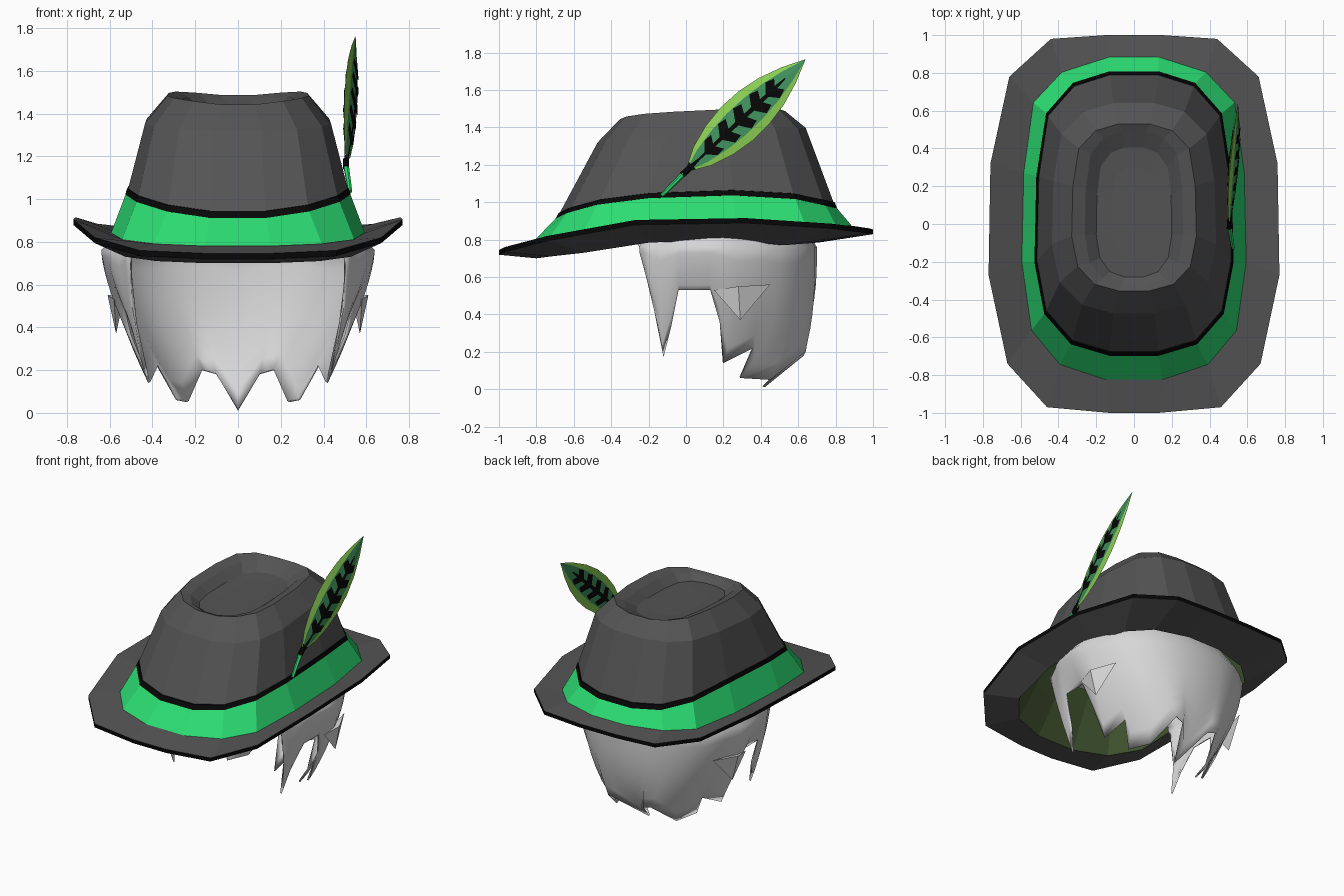
import bpy, math
from mathutils import Vector

if "Cube" in bpy.data.objects:
    bpy.data.objects.remove(bpy.data.objects["Cube"])


def material(name, rgb):
    m = bpy.data.materials.new(name)
    m.diffuse_color = (*rgb, 1)
    m.use_nodes = True
    m.node_tree.nodes["Principled BSDF"].inputs["Base Color"].default_value = m.diffuse_color
    return m


FELT = material("grey felt", (0.088, 0.088, 0.088))
BLACK = material("black", (0.002, 0.002, 0.002))
GREEN = material("bright green", (0.025, 0.72, 0.17))
OLIVE = material("olive lining", (0.055, 0.095, 0.03))
HAIR = material("pale grey hair", (0.68, 0.68, 0.68))
LIME = material("lime feather edge", (0.26, 0.62, 0.09))
LEAF = material("mid green feather", (0.05, 0.28, 0.11))


def make(name, verts, faces, mats, index=None):
    me = bpy.data.meshes.new(name)
    me.from_pydata([tuple(v) for v in verts], [], faces)
    for m in mats:
        me.materials.append(m)
    if index:
        me.polygons.foreach_set("material_index", index)
    me.update()
    ob = bpy.data.objects.new(name, me)
    bpy.context.collection.objects.link(ob)
    return ob


def ring(half):
    """Mirror a front-to-back half outline into a closed 16-point ring."""
    return [Vector(p) for p in half] + [Vector((-x, y, z)) for x, y, z in reversed(half)]


def loft(name, rings, mats, strips=None, caps=(None, None)):
    n = len(rings[0])
    verts = [v for r in rings for v in r]
    faces, index = [], []
    for i in range(len(rings) - 1):
        for j in range(n):
            k = (j + 1) % n
            faces.append((i * n + j, i * n + k, (i + 1) * n + k, (i + 1) * n + j))
            index.append(strips[i] if strips else 0)
    if caps[0] is not None:
        faces.append(tuple(reversed(range(n))))
        index.append(caps[0])
    if caps[1] is not None:
        faces.append(tuple(range((len(rings) - 1) * n, len(rings) * n)))
        index.append(caps[1])
    return make(name, verts, faces, mats, index)


def grow(r, out, dz=0.0):
    """Push a ring outward and up."""
    res = []
    for v in r:
        d = Vector((v.x, v.y - 0.04, 0)).normalized()
        res.append(v + d * out + Vector((0, 0, dz)))
    return res


# Main outlines: brim edge, foot of the band, top of the band
rim = ring([(.13, -1, .745), (.46, -.97, .76), (.67, -.74, .82), (.77, -.27, .905),
            (.76, .32, .915), (.66, .78, .885), (.44, .98, .86), (.15, 1, .855)])
foot = ring([(.15, -.82, .78), (.39, -.74, .79), (.54, -.56, .81), (.59, -.2, .84),
             (.58, .27, .85), (.53, .64, .86), (.38, .8, .87), (.13, .88, .875)])
belt = ring([(.13, -.69, .915), (.33, -.63, .945), (.47, -.47, .99), (.52, -.2, 1.025),
             (.51, .25, 1.04), (.46, .58, 1.02), (.32, .74, .985), (.13, .8, .97)])


def crown(rx, cy, ry, z, slope=0.06, side=0.0):
    out = []
    for v in belt:
        x, y = v.x / .52 * rx, cy + (v.y - .05) / .75 * ry
        out.append(Vector((x, y, z + slope * y + side * abs(x) / rx)))
    return out


shoulder = crown(.435, .08, .56, 1.35, .07, .01)
lip = crown(.33, .085, .445, 1.452, .05, .035)

# Underside opening: deep at the front, drawn in tight around the hair at the back
opening = []
for v in grow(foot, -.02):
    back = v.y > .3
    drop = .08 if v.y < -.4 else (.09 if back else .055)
    opening.append(Vector((v.x, v.y * (.83 if back else 1), v.z - drop)))

# Hat shell: lining, brim underside, brim edge, brim top, crown, dented top
loft("hat_shell", [
    grow(lip, -.03, -.08), grow(shoulder, -.025, -.02), grow(belt, -.025), opening,
    grow(rim, 0, -.026), rim, foot, belt, shoulder, lip,
    crown(.26, .08, .41, 1.44, .04, .025), crown(.2, .06, .345, 1.41, .03, .005),
    crown(.12, .06, .24, 1.41, .02)],
    [FELT, BLACK, OLIVE], [2, 2, 2, 0, 1, 0, 0, 0, 0, 0, 0, 0], (2, 0))

# Ribbon band and the flat dark cord along its top
loft("hat_band", [grow(foot, .004, .002), grow(belt, .005)], [GREEN])
cord_top = [a.lerp(b, .07) for a, b in zip(belt, shoulder)]
loft("band_cord", [grow(belt, .003, -.004), grow(belt, .008, -.003), grow(cord_top, .006),
                   grow(cord_top, -.004, .002)], [BLACK])

# Hair: columns of (top x, top y, tip x, tip y, tip z) from sideburn to nape
cols = [(.51, -.25, .50, -.22, .68), (.53, -.20, .48, -.17, .42), (.56, -.14, .43, -.12, .17),
        (.59, -.09, .47, -.08, .33), (.61, -.04, .55, -.04, .53), (.64, .12, .55, .13, .53),
        (.64, .20, .51, .18, .36), (.62, .27, .42, .20, .14), (.58, .38, .38, .36, .22),
        (.51, .50, .29, .29, .06), (.42, .58, .24, .45, .05), (.33, .64, .17, .64, .20),
        (.17, .69, .10, .63, .18), (0, .70, 0, .42, .01)]
cols += [(-a, b, -c, d, e) for a, b, c, d, e in reversed(cols[:-1])]
ROWS, TOP, DOME = 9, .76, [(.82, .90), (.70, 1.08), (.42, 1.27)]


def dome_points(x, y):
    return [Vector((x * s, .2 + (y - .2) * s, z)) for s, z in DOME]


verts, faces = [], []
for tx, ty, bx, by, bz in cols:
    for i in range(ROWS):
        t = 1 - i / (ROWS - 1)
        verts.append(Vector((tx + (bx - tx) * t ** 1.5, ty + (by - ty) * t ** 3,
                             TOP + (bz - TOP) * t)))
    verts += dome_points(tx, ty)
H = ROWS + len(DOME)
for c in range(len(cols) - 1):
    for i in range(H - 1):
        a, b = c * H + i, (c + 1) * H + i
        faces.append((a, b, b + 1, a + 1))
# Front of the scalp, hidden under the hat
start = len(verts)
verts += [Vector((0, -.28, TOP + .06))] + dome_points(0, -.28)
last = (len(cols) - 1) * H
for i in range(len(DOME)):
    m, k = start + i, ROWS - 1 + i
    faces.append((last + k, m, m + 1, last + k + 1))
    faces.append((m, k, k + 1, m + 1))
apex = len(verts)
verts.append(Vector((0, .2, 1.33)))
loop = [c * H + H - 1 for c in range(len(cols))] + [apex - 1]
for i, a in enumerate(loop):
    faces.append((a, loop[(i + 1) % len(loop)], apex))
hair = make("hair", verts, faces, [HAIR])
mod = hair.modifiers.new("thickness", "SOLIDIFY")
mod.thickness, mod.offset = .012, -1

# Low pointed lock lying over each side
verts, faces = [], []
for s in (1, -1):
    o = len(verts)
    verts += [(x * s, y, z) for x, y, z in
              [(.58, .15, .53), (.53, .45, .56), (.57, .29, .37), (.61, .28, .55)]]
    for f in [(0, 3, 2), (1, 2, 3), (0, 1, 3), (0, 2, 1)]:
        faces.append(tuple(o + i for i in (f[::-1] if s > 0 else f)))
make("hair_locks", verts, faces, [HAIR])

# Feather: a thin lens along a slanted axis on the right side
BASE, TIP = Vector((.505, -.005, 1.16)), Vector((.55, .64, 1.765))
ACROSS = Vector((-.2, -.67, .72))
WIDTHS = [0, .07, .108, .125, .122, .1, .058, 0]


def blade(s, w, side, lift=0.0):
    f = min(max(s, 0), 1) * (len(WIDTHS) - 1)
    i = min(int(f), len(WIDTHS) - 2)
    half = WIDTHS[i] + (WIDTHS[i + 1] - WIDTHS[i]) * (f - i)
    bulge = .02 * (1 - w * w) * math.sin(math.pi * s) + lift
    return BASE.lerp(TIP, s) + ACROSS * (half * w) + Vector((side * bulge, 0, 0))


def patches(name, quads, mats, index, lift):
    """Quads in (length, width) space laid on both sides of the blade."""
    v, f = [], []
    for side in (1, -1):
        for q in quads:
            o = len(v)
            v += [blade(s, w, side, lift) for s, w in q]
            f.append(tuple(range(o, o + 4))[::-side])
    return make(name, v, f, mats, index * 2)


across = [-1, -.62, 0, .62, 1]
steps = [i / 14 for i in range(15)]
quads, index = [], []
for s0, s1 in zip(steps, steps[1:]):
    for w0, w1 in zip(across, across[1:]):
        quads.append([(s0, w0), (s0, w1), (s1, w1), (s1, w0)])
        index.append(0 if max(abs(w0), abs(w1)) == 1 else 1)
patches("feather_blade", quads, [LIME, LEAF], index, 0)

# Dark midrib, black base and swept barbs
veins = [[(s, -.1), (s, .1), (s + .12, .1), (s + .12, -.1)] for s in (.12, .24, .36, .48, .6)]
veins.append([(.72, -.13), (.72, .13), (.83, .05), (.83, -.05)])
veins.append([(0, -1), (0, 1), (.06, .9), (.06, -.9)])
veins.append([(.06, -.4), (.06, .4), (.12, .1), (.12, -.1)])
for s in (.16, .29, .42, .55, .67):
    for w in (1, -1):
        q = [(s, 0), (s + .055, .6 * w), (s + .11, .5 * w), (s + .075, 0)]
        veins.append(q if w > 0 else q[::-1])
patches("feather_veins", veins, [BLACK], [0] * len(veins), .004)


def stick(name, a, b, r1, r2, mat):
    bpy.ops.mesh.primitive_cone_add(vertices=6, radius1=r1, radius2=r2, depth=(b - a).length,
                                    location=(a + b) / 2,
                                    rotation=(b - a).to_track_quat("Z", "Y").to_euler())
    ob = bpy.context.object
    ob.name = name
    ob.data.materials.append(mat)


# Quill tucked into the band, with a dark collar at the blade
stick("feather_quill", Vector((.525, -.13, 1.035)), BASE, .01, .014, GREEN)
stick("quill_collar", BASE - Vector((0, .015, .014)), BASE + Vector((.001, .025, .024)),
      .016, .016, BLACK)

# Smooth hair only
bpy.ops.object.select_all(action="DESELECT")
hair.select_set(True)
bpy.context.view_layer.objects.active = hair
bpy.ops.object.shade_smooth_by_angle(angle=math.radians(50))
